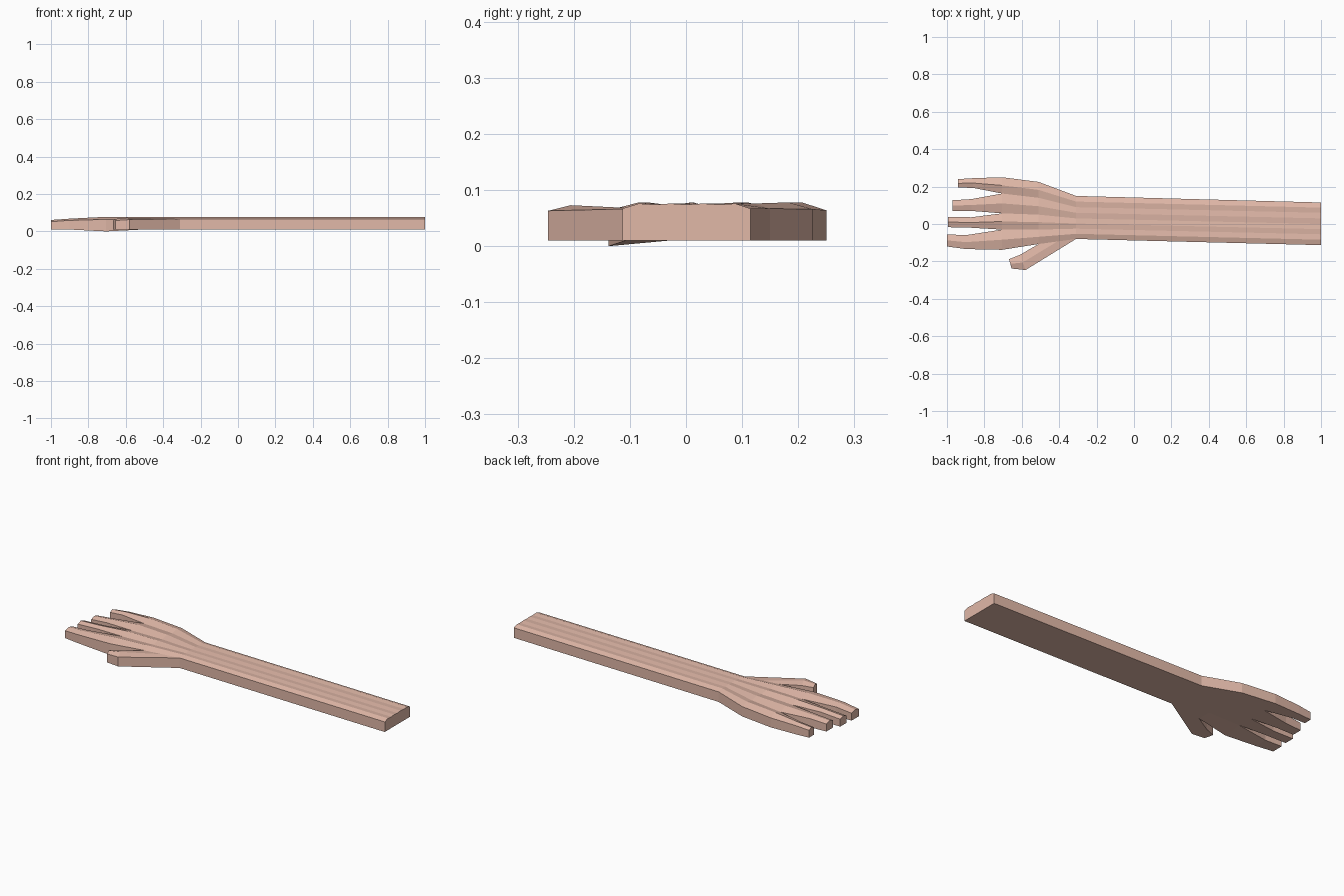
import bpy, bmesh

if "Cube" in bpy.data.objects:
    bpy.data.objects.remove(bpy.data.objects["Cube"])

# Shared lengthwise stations: x, five strip boundaries in y, outer z, inner z, ridge z
STATIONS = [
    (1.0, (-0.113, -0.055, 0.0, 0.06, 0.115), 0.067, 0.074, 0.076),
    (-0.31, (-0.08, -0.025, 0.03, 0.09, 0.15), 0.067, 0.073, 0.076),
    (-0.51, (-0.107, -0.03, 0.05, 0.14, 0.225), 0.066, 0.069, 0.078),
    (-0.705, (-0.138, -0.03, 0.057, 0.163, 0.25), 0.064, 0.064, 0.078),
]
# Fingers, index to little: middle joint and tip as (x, y low, y high)
FINGERS = [
    ((-0.9, -0.134, -0.06), (-1.0, -0.12, -0.055)),
    ((-0.87, -0.02, 0.036), (-0.994, -0.017, 0.038)),
    ((-0.87, 0.07, 0.133), (-0.97, 0.07, 0.127)),
    ((-0.86, 0.193, 0.245), (-0.94, 0.195, 0.24)),
]
BOTTOM = 0.01

bm = bmesh.new()


def ring(lo, hi, z_lo, z_mid, z_hi, b_lo=BOTTOM, b_hi=BOTTOM):
    """Five-sided cross-section between two plan points, with a raised ridge."""
    mid = [(a + b) / 2 for a, b in zip(lo, hi)]
    pts = [(*lo, b_lo), (*lo, z_lo), (*mid, z_mid), (*hi, z_hi), (*hi, b_hi)]
    return [bm.verts.new(p) for p in pts]


def bridge(a, b, skip):
    """Join two rings; skipped sides are interior walls."""
    for i in range(5):
        if i not in skip:
            j = (i + 1) % 5
            bm.faces.new((a[i], a[j], b[j], b[i]))


# Forearm, palm and finger strips
for k, finger in enumerate(FINGERS):
    rings = []
    for s, (x, ys, outer, inner, ridge) in enumerate(STATIONS):
        z_lo = outer if k == 0 else inner
        z_hi = outer if k == 3 else inner
        drop = 0.0 if (k == 0 and s == 3) else BOTTOM
        rings.append(ring((x, ys[k]), (x, ys[k + 1]), z_lo, ridge, z_hi, drop))
    for (x, lo, hi), edge, ridge in zip(finger, (0.059, 0.052), (0.068, 0.061)):
        rings.append(ring((x, lo), (x, hi), edge, ridge, edge))
    for s in range(5):
        skip = set()
        if s < 3:
            if k > 0 or s == 1:
                skip.add(0)
            if k < 3:
                skip.add(3)
        bridge(rings[s], rings[s + 1], skip)
    bm.faces.new(rings[0])
    bm.faces.new(rings[-1])

# Thumb, growing from the wrist-side wall
thumb = [
    ring((-0.31, -0.08), (-0.51, -0.107), 0.067, 0.0665, 0.066),
    ring((-0.58, -0.246), (-0.61, -0.165), 0.063, 0.073, 0.063),
    ring((-0.655, -0.238), (-0.668, -0.188), 0.058, 0.066, 0.058),
]
bridge(thumb[0], thumb[1], ())
bridge(thumb[1], thumb[2], ())
bm.faces.new(thumb[2])

bmesh.ops.remove_doubles(bm, verts=bm.verts, dist=0.0005)
bmesh.ops.recalc_face_normals(bm, faces=bm.faces)

mesh = bpy.data.meshes.new("arm_and_hand")
bm.to_mesh(mesh)
bm.free()
arm = bpy.data.objects.new("arm_and_hand", mesh)
bpy.context.collection.objects.link(arm)

# Skin colour
skin = bpy.data.materials.new("skin")
skin.diffuse_color = (0.75, 0.48, 0.39, 1)
skin.use_nodes = True
skin.node_tree.nodes["Principled BSDF"].inputs["Base Color"].default_value = skin.diffuse_color
mesh.materials.append(skin)
